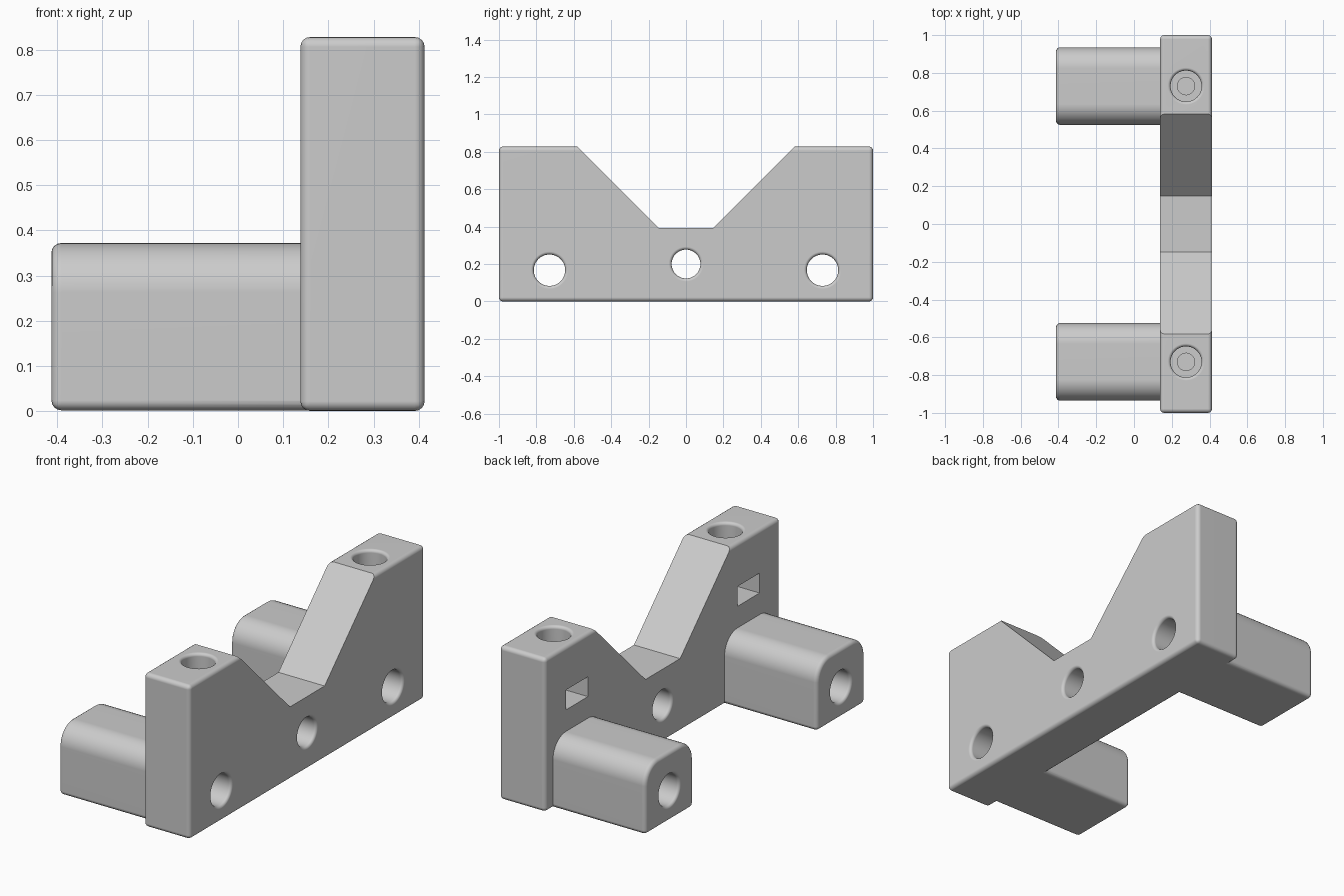
import bpy, bmesh, math
from mathutils import Matrix

if "Cube" in bpy.data.objects:
    bpy.data.objects.remove(bpy.data.objects["Cube"])

X0, X1 = 0.138, 0.413    # plate faces
PEG_END = -0.413
HEIGHT = 0.828
HOLE_Y = 0.73
FILLET = 0.022

gray = bpy.data.materials.new("plain gray")
gray.use_nodes = True
gray.diffuse_color = (0.6, 0.6, 0.6, 1)
gray.node_tree.nodes["Principled BSDF"].inputs["Base Color"].default_value = (0.6, 0.6, 0.6, 1)


def make_object(name, bm):
    bmesh.ops.remove_doubles(bm, verts=bm.verts, dist=1e-5)
    bmesh.ops.recalc_face_normals(bm, faces=bm.faces)
    mesh = bpy.data.meshes.new(name)
    bm.to_mesh(mesh)
    bm.free()
    mesh.materials.append(gray)
    obj = bpy.data.objects.new(name, mesh)
    bpy.context.collection.objects.link(obj)
    return obj


def prism(name, profile, x0, x1, fillet=0):
    """Extrude a (y, z) profile along x, rounding its sharp edges."""
    bm = bmesh.new()
    face = bm.faces.new([bm.verts.new((x0, y, z)) for y, z in profile])
    new = bmesh.ops.extrude_face_region(bm, geom=[face])["geom"]
    bmesh.ops.translate(bm, vec=(x1 - x0, 0, 0),
                        verts=[v for v in new if isinstance(v, bmesh.types.BMVert)])
    bmesh.ops.recalc_face_normals(bm, faces=bm.faces)
    if fillet:
        sharp = [e for e in bm.edges if e.calc_face_angle() > math.radians(40)]
        bmesh.ops.bevel(bm, geom=sharp, offset=fillet, segments=4,
                        profile=0.5, affect='EDGES')
    return make_object(name, bm)


def rect(y0, y1, z0, z1):
    return [(y0, z0), (y1, z0), (y1, z1), (y0, z1)]


def lathe(name, profile, matrix):
    """Revolve a (radius, height) profile about z, then place it."""
    bm = bmesh.new()
    verts = [bm.verts.new((r, 0, h)) for r, h in profile]
    edges = [bm.edges.new(pair) for pair in zip(verts, verts[1:])]
    bmesh.ops.spin(bm, geom=verts + edges, cent=(0, 0, 0), axis=(0, 0, 1),
                   angle=math.tau, steps=48)
    bmesh.ops.transform(bm, matrix=matrix, verts=bm.verts)
    return make_object(name, bm)


def rim(r, h, inward, size=0.016):
    """Rounded flare of a bore, from just outside the surface to the wall."""
    arc = [(r + size * (1 - math.sin(a)), h + inward * size * (1 - math.cos(a)))
           for a in (i * math.pi / 8 for i in range(5))]
    return [(0, h - inward * 0.05), (r + size, h - inward * 0.05)] + arc


def combine(target, tool, operation):
    mod = target.modifiers.new("combine", 'BOOLEAN')
    mod.operation = operation
    mod.solver = 'EXACT'
    mod.object = tool
    bpy.context.view_layer.update()
    bpy.context.view_layer.objects.active = target
    bpy.ops.object.modifier_apply(modifier=mod.name)
    bpy.data.objects.remove(tool)


def cross_hole(x0, x1, r, y, z):
    place = Matrix.Translation((0, y, z)) @ Matrix.Rotation(math.pi / 2, 4, 'Y')
    return lathe("hole_cutter", rim(r, x0, 1) + rim(r, x1, -1)[::-1], place)


# Upright plate with rounded edges
bracket = prism("notched_bracket", rect(-1, 1, 0, HEIGHT), X0, X1, FILLET)

# Trapezoid notch
notch = [(-0.147, 0.393), (0.147, 0.393), (0.684, 0.93), (-0.684, 0.93)]
combine(bracket, prism("notch_cutter", notch, 0, 1), 'DIFFERENCE')

# Two arched pegs reaching out of the back, a hair above the plate's underside
for side in (-1, 1):
    half, bottom, top, r = 0.205, 0.0015, 0.372, 0.11
    arch = [(-half, bottom), (half, bottom)]
    for cy, start in ((half - r, 0), (r - half, 90)):
        arch += [(cy + r * math.cos(math.radians(start + a)),
                  top - r + r * math.sin(math.radians(start + a)))
                 for a in range(0, 91, 9)]
    profile = [(y + side * HOLE_Y, z) for y, z in arch]
    combine(bracket, prism("peg", profile, PEG_END, X0 + 0.1, FILLET), 'UNION')

# Centre hole
combine(bracket, cross_hole(X0, X1, 0.077, 0, 0.2), 'DIFFERENCE')

for side in (-1, 1):
    y = side * HOLE_Y
    # Long bore through plate and peg
    combine(bracket, cross_hole(PEG_END, X1, 0.084, y, 0.167), 'DIFFERENCE')
    # Stepped screw hole from the top
    screw = rim(0.082, HEIGHT, -1) + [(0.082, 0.69), (0.046, 0.69), (0.046, 0.38), (0, 0.38)]
    combine(bracket, lathe("screw_cutter", screw,
                           Matrix.Translation(((X0 + X1) / 2, y, 0))), 'DIFFERENCE')
    # Nut slot in the back face
    combine(bracket, prism("slot_cutter", rect(y - 0.093, y + 0.093, 0.488, 0.595),
                           0, 0.37), 'DIFFERENCE')

# Smooth fillets, crisp cut edges
bpy.ops.object.select_all(action='DESELECT')
bracket.select_set(True)
bpy.context.view_layer.objects.active = bracket
bpy.ops.object.shade_smooth_by_angle(angle=math.radians(35))
weighted = bracket.modifiers.new("flat_face_normals", 'WEIGHTED_NORMAL')
weighted.keep_sharp = True
